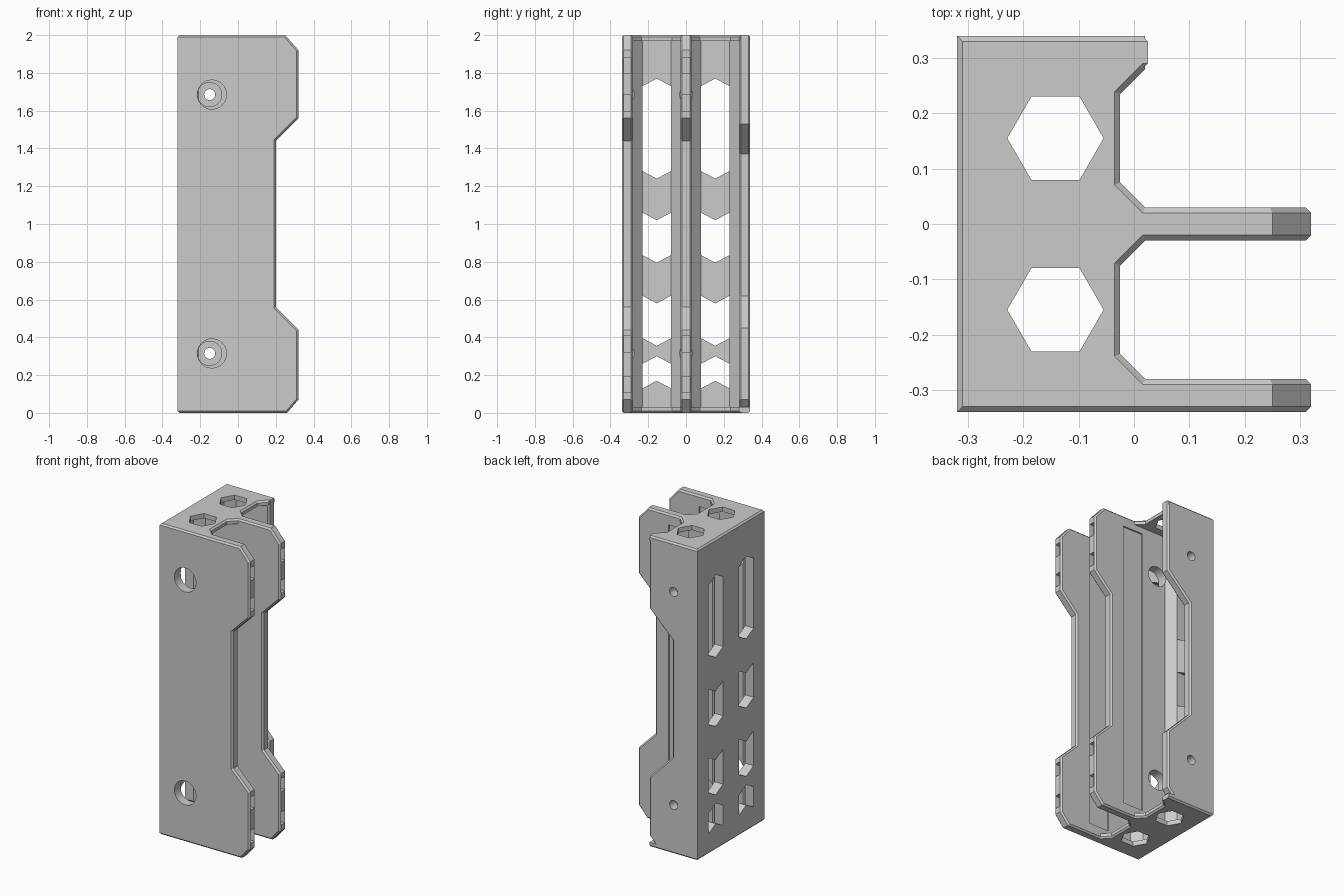
import bpy, bmesh, math
from mathutils import Vector

if "Cube" in bpy.data.objects:
    bpy.data.objects.remove(bpy.data.objects["Cube"])

grey = bpy.data.materials.new("light grey")
grey.use_nodes = True
tone = (0.6, 0.6, 0.6, 1)
grey.diffuse_color = tone
grey.node_tree.nodes["Principled BSDF"].inputs["Base Color"].default_value = tone

CH = 0.01  # edge chamfer


def prism(name, outline, axis, lo, hi, keep=None):
    """Extrude a 2D outline along axis; chamfer rim edges accepted by keep(normal, mid, cap)."""
    bm = bmesh.new()
    place = {"x": lambda a, b, c: (c, a, b),
             "y": lambda a, b, c: (a, c, b),
             "z": lambda a, b, c: (a, b, c)}[axis]
    face = bm.faces.new([bm.verts.new(place(a, b, lo)) for a, b in outline])
    new = bmesh.ops.extrude_face_region(bm, geom=[face])["geom"]
    shift = Vector(place(0, 0, hi - lo))
    bmesh.ops.translate(bm, vec=shift, verts=[g for g in new if isinstance(g, bmesh.types.BMVert)])
    bmesh.ops.recalc_face_normals(bm, faces=bm.faces)
    if keep:
        along = shift.normalized()
        rim = []
        for e in bm.edges:
            caps = [f for f in e.link_faces if abs(f.normal.dot(along)) > 0.9]
            sides = [f for f in e.link_faces if f not in caps]
            mid = (e.verts[0].co + e.verts[1].co) / 2
            if caps and sides and keep(sides[0].normal, mid, caps[0].normal):
                rim.append(e)
        bmesh.ops.bevel(bm, geom=rim, offset=CH, segments=1, affect="EDGES")
    mesh = bpy.data.meshes.new(name)
    bm.to_mesh(mesh)
    bm.free()
    mesh.materials.append(grey)
    ob = bpy.data.objects.new(name, mesh)
    bpy.context.collection.objects.link(ob)
    return ob


def cut(ob, cutters):
    """Subtract the cutters, bake the result and drop the cutters."""
    for c in cutters:
        c.hide_render = True
        mod = ob.modifiers.new("cut", "BOOLEAN")
        mod.operation, mod.solver, mod.object = "DIFFERENCE", "EXACT", c
    dg = bpy.context.evaluated_depsgraph_get()
    baked = bpy.data.meshes.new_from_object(ob.evaluated_get(dg))
    ob.modifiers.clear()
    ob.data = baked
    for c in cutters:
        bpy.data.objects.remove(c)


def rect(a0, a1, b0, b1):
    return [(a0, b0), (a1, b0), (a1, b1), (a0, b1)]


def ring(x, z, r, n=32):
    return [(x + r * math.cos(2 * math.pi * i / n), z + r * math.sin(2 * math.pi * i / n))
            for i in range(n)]


def screw_holes(x, r, y0, y1):
    return [prism("cutter", ring(x, z, r), "y", y0, y1) for z in (0.315, 1.685)]


not_spine_side = lambda n, mid, cap: n.x > -0.9

# Front and middle plates: notched outline, shallow panel, edge pockets, screw holes
wide = [(-0.31, 0), (0.26, 0), (0.32, 0.07), (0.32, 0.44), (0.2, 0.56),
        (0.2, 1.44), (0.32, 1.56), (0.32, 1.92), (0.25, 2), (-0.31, 2)]
for name, y, hole_x, hole_r in (("front_plate", -0.31, -0.138, 0.077),
                                ("middle_plate", 0.0, -0.15, 0.064)):
    plate = prism(name, wide, "y", y - 0.03, y + 0.03, not_spine_side)
    tools = screw_holes(hole_x, hole_r, y - 0.1, y + 0.1)
    tools.append(prism("cutter", rect(-0.04, 0.105, 0.07, 1.93), "y", y + 0.02, y + 0.1))
    for z in (0.15, 0.365, 1.64, 1.84):
        tools.append(prism("cutter", rect(y - 0.02, y + 0.02, z - 0.042, z + 0.042), "x", 0.29, 0.4))
    cut(plate, tools)

# Back plate: shorter, with a deeper notch
short = [(-0.31, 0), (-0.04, 0), (0.025, 0.07), (0.025, 0.45), (-0.14, 0.62),
         (-0.14, 1.37), (0.025, 1.53), (0.025, 2), (-0.31, 2)]
back = prism("back_plate", short, "y", 0.28, 0.34, not_spine_side)
cut(back, screw_holes(-0.15, 0.029, 0.2, 0.4))

# Spine wall with sloped inner corners
spine_outline = [(-0.32, -0.34), (-0.21, -0.34), (-0.21, -0.28), (-0.26, -0.23),
                 (-0.26, -0.08), (-0.21, -0.03), (-0.21, 0.03), (-0.26, 0.08),
                 (-0.26, 0.23), (-0.21, 0.28), (-0.21, 0.34), (-0.32, 0.34)]
spine = prism("spine_wall", spine_outline, "z", CH, 2 - CH)
# Slots: bottom and top heights at the sides, and how far each middle shifts
slots = ((0.13, 0.26, 0.04, 0.04), (0.395, 0.62, -0.04, -0.04),
         (0.835, 1.06, -0.04, -0.04), (1.28, 1.73, -0.04, 0.04))
tools = []
for y in (-0.155, 0.155):
    for lo, hi, d_lo, d_hi in slots:
        shape = [(y - 0.075, lo), (y, lo + d_lo), (y + 0.075, lo),
                 (y + 0.075, hi), (y, hi + d_hi), (y - 0.075, hi)]
        tools.append(prism("cutter", shape, "x", -0.4, -0.2))
tools += screw_holes(-0.138, 0.077, -0.4, -0.2)
tools += screw_holes(-0.15, 0.064, -0.1, 0.1)
cut(spine, tools)

# Top and bottom caps: scalloped outline with hexagonal holes
cap_outline = [(-0.32, -0.34), (0.02, -0.34), (0.02, -0.28), (-0.025, -0.235),
               (-0.025, -0.075), (0.02, -0.03), (0.02, 0.03), (-0.025, 0.075),
               (-0.025, 0.235), (0.02, 0.28), (0.02, 0.34), (-0.32, 0.34)]
for name, lo, hi, out in (("bottom_cap", 0, 0.03, -1), ("top_cap", 1.97, 2, 1)):
    tip = lambda n, mid: n.x > 0.9 and mid.x > 0
    cap = prism(name, cap_outline, "z", lo, hi,
                lambda n, mid, c: c.z * out > 0 and not tip(n, mid))
    cut(cap, [prism("cutter", ring(-0.142, y, 0.087, 6), "z", lo - 0.1, hi + 0.1)
              for y in (-0.155, 0.155)])
